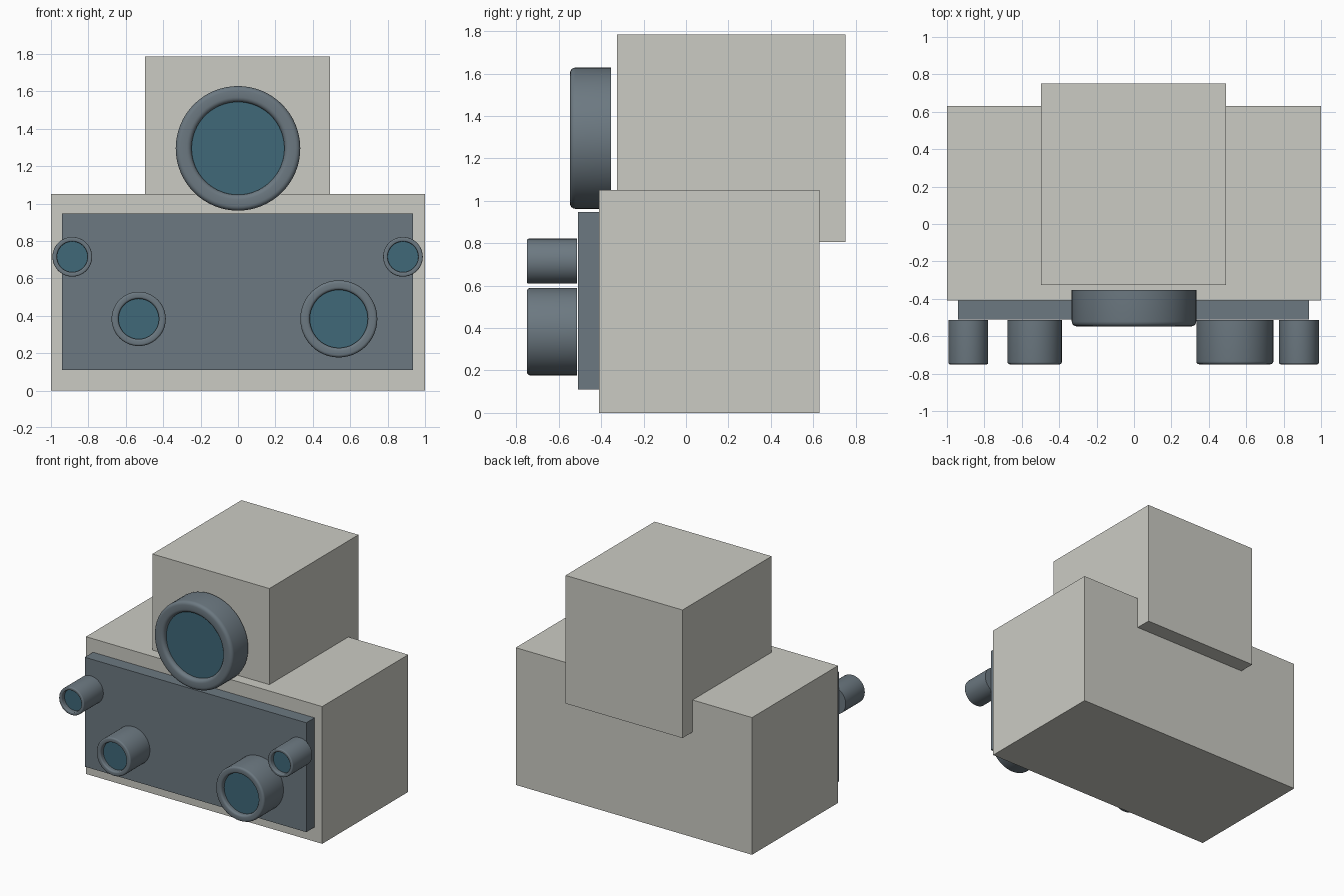
import bpy, bmesh, math

cube = bpy.data.objects.get("Cube")
if cube:
    bpy.data.objects.remove(cube, do_unlink=True)


def material(name, rgb):
    m = bpy.data.materials.new(name)
    m.use_nodes = True
    color = (*rgb, 1)
    m.diffuse_color = color
    m.node_tree.nodes["Principled BSDF"].inputs["Base Color"].default_value = color
    return m


SHELL = material("warm light grey", (0.60, 0.60, 0.55))
METAL = material("slate grey", (0.15, 0.19, 0.22))
GLASS = material("teal glass", (0.05, 0.14, 0.19))


def make_object(name, bm, mats):
    bmesh.ops.recalc_face_normals(bm, faces=bm.faces[:])
    mesh = bpy.data.meshes.new(name)
    bm.to_mesh(mesh)
    bm.free()
    for m in mats:
        mesh.materials.append(m)
    obj = bpy.data.objects.new(name, mesh)
    bpy.context.collection.objects.link(obj)
    return obj


def box(name, mat, low, high):
    bm = bmesh.new()
    bmesh.ops.create_cube(bm, size=1)
    for v in bm.verts:
        v.co = [a + (b - a) * (c + 0.5) for a, b, c in zip(low, high, v.co)]
    return make_object(name, bm, [mat])


def lens(name, x, z, radius, glass, front, back, sides=48):
    """Lathed barrel with a rounded rim and a recessed glass disc facing -y."""
    wall = radius - glass
    soft = wall * 0.3
    # Profile as (radius, y), running from the back cap to the glass edge
    profile = [(radius, back)]
    for i in range(5):
        a = math.radians(90 * i / 4)
        profile.append((radius - soft + soft * math.cos(a), front + soft - soft * math.sin(a)))
    for i in range(5):
        a = math.radians(90 * i / 4)
        profile.append((glass + soft - soft * math.sin(a), front + soft - soft * math.cos(a)))
    profile.append((glass, front + 0.035))

    bm = bmesh.new()
    rings = []
    for r, y in profile:
        angles = [math.tau * k / sides for k in range(sides)]
        rings.append([bm.verts.new((x + r * math.cos(a), y, z + r * math.sin(a))) for a in angles])
    for a, b in zip(rings, rings[1:]):
        for k in range(sides):
            n = (k + 1) % sides
            bm.faces.new((a[k], a[n], b[n], b[k]))
    bm.faces.new(rings[0])
    bm.faces.new(rings[-1]).material_index = 1
    obj = make_object(name, bm, [METAL, GLASS])
    bpy.ops.object.select_all(action='DESELECT')
    obj.select_set(True)
    bpy.context.view_layer.objects.active = obj
    bpy.ops.object.shade_smooth_by_angle(angle=math.radians(40))
    return obj


# Housing
box("main_body", SHELL, (-1, -0.41, 0), (1, 0.63, 1.05))
box("upper_housing", SHELL, (-0.497, -0.325, 0.805), (0.493, 0.752, 1.785))
box("front_panel", METAL, (-0.94, -0.51, 0.11), (0.935, -0.40, 0.947))

# Main lens
lens("main_lens", 0, 1.295, 0.333, 0.248, -0.547, -0.353, 64)

# Panel lenses
for name, x, z, radius, glass in (
        ("upper_right_lens", -0.886, 0.715, 0.106, 0.082),
        ("upper_left_lens", 0.882, 0.715, 0.106, 0.082),
        ("lower_right_lens", -0.531, 0.383, 0.145, 0.108),
        ("lower_left_lens", 0.539, 0.383, 0.206, 0.155)):
    lens(name, x, z, radius, glass, -0.75, -0.514)
